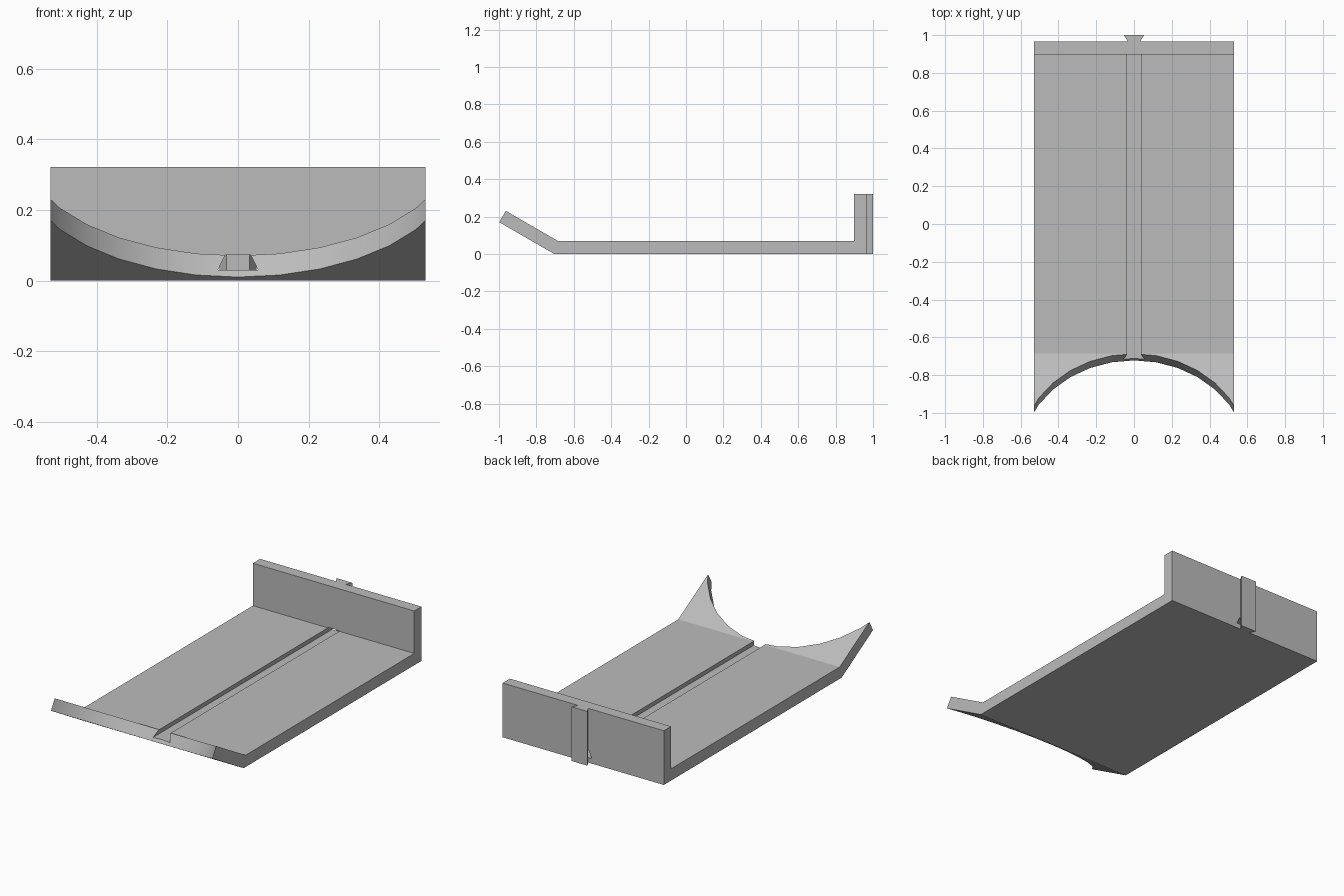
import bpy
from math import radians, sin, cos, tan, pi
from mathutils import Matrix, Vector

if "Cube" in bpy.data.objects:
    bpy.data.objects.remove(bpy.data.objects["Cube"], do_unlink=True)

HALF_W, THICK, TILT = 0.53, 0.07, radians(30)
BEND_Y, WALL_FRONT, WALL_BACK, WALL_TOP = -0.704, 0.897, 0.965, 0.322

grey = bpy.data.materials.new("plain grey")
grey.use_nodes = True
grey.diffuse_color = (0.5, 0.5, 0.5, 1)
grey.node_tree.nodes["Principled BSDF"].inputs["Base Color"].default_value = (0.5, 0.5, 0.5, 1)


def prism(name, profile, offset):
    """Closed solid from a 3D outline swept along an offset vector."""
    n = len(profile)
    base = [Vector(p) for p in profile]
    verts = base + [p + Vector(offset) for p in base]
    faces = [list(range(n))[::-1], list(range(n, 2 * n))]
    faces += [[i, (i + 1) % n, n + (i + 1) % n, n + i] for i in range(n)]
    mesh = bpy.data.meshes.new(name)
    mesh.from_pydata(verts, [], faces)
    mesh.materials.append(grey)
    obj = bpy.data.objects.new(name, mesh)
    bpy.context.collection.objects.link(obj)
    bpy.context.view_layer.objects.active = obj
    bpy.ops.object.select_all(action='DESELECT')
    obj.select_set(True)
    bpy.ops.object.mode_set(mode='EDIT')
    bpy.ops.mesh.select_all(action='SELECT')
    bpy.ops.mesh.normals_make_consistent(inside=False)
    bpy.ops.object.mode_set(mode='OBJECT')
    return obj


# Plate with upturned front lip and upright back wall
slope = Vector((0, -cos(TILT), sin(TILT)))
normal = Vector((0, sin(TILT), cos(TILT)))
bend = Vector((0, BEND_Y, 0))
tip = bend + slope * 0.355
tip_top = tip + normal * THICK
side = [(0, WALL_BACK, 0), (0, WALL_BACK, WALL_TOP), (0, WALL_FRONT, WALL_TOP),
        (0, WALL_FRONT, THICK), (0, BEND_Y + THICK * tan(TILT / 2), THICK),
        tip_top, tip, bend]
tray = prism("tray", [Vector(p) - Vector((HALF_W, 0, 0)) for p in side], (2 * HALF_W, 0, 0))

# Round notch, cut square to the lip
R, SEGMENTS = 0.605, 32
centre = bend + slope * (0.018 / cos(TILT) + R) - normal * 0.3
ring = [centre + R * (Vector((1, 0, 0)) * sin(2 * pi * i / SEGMENTS)
                      + slope * cos(2 * pi * i / SEGMENTS)) for i in range(SEGMENTS)]
notch = prism("notch_cutter", ring, normal * 0.8)

# Dovetail groove, running along the plate and through the wall
groove = prism("groove_cutter", [(-0.057, -1.2, 0.03), (0.057, -1.2, 0.03),
                                 (0.036, -1.2, 0.073), (-0.036, -1.2, 0.073)], (0, 2.4, 0))

for cutter in (notch, groove):
    mod = tray.modifiers.new(cutter.name, 'BOOLEAN')
    mod.operation, mod.solver, mod.object = 'DIFFERENCE', 'EXACT', cutter
    bpy.context.view_layer.objects.active = tray
    bpy.ops.object.modifier_apply(modifier=mod.name)
for cutter in (notch, groove):
    bpy.data.objects.remove(cutter, do_unlink=True)

bpy.ops.object.select_all(action='DESELECT')
tray.select_set(True)
bpy.context.view_layer.objects.active = tray
bpy.ops.object.shade_smooth_by_angle(angle=radians(20))

# Dovetail rail on the back of the wall
prism("dovetail_rail", [(-0.032, WALL_BACK, 0), (0.032, WALL_BACK, 0),
                        (0.053, 1, 0), (-0.053, 1, 0)], (0, 0, WALL_TOP))
